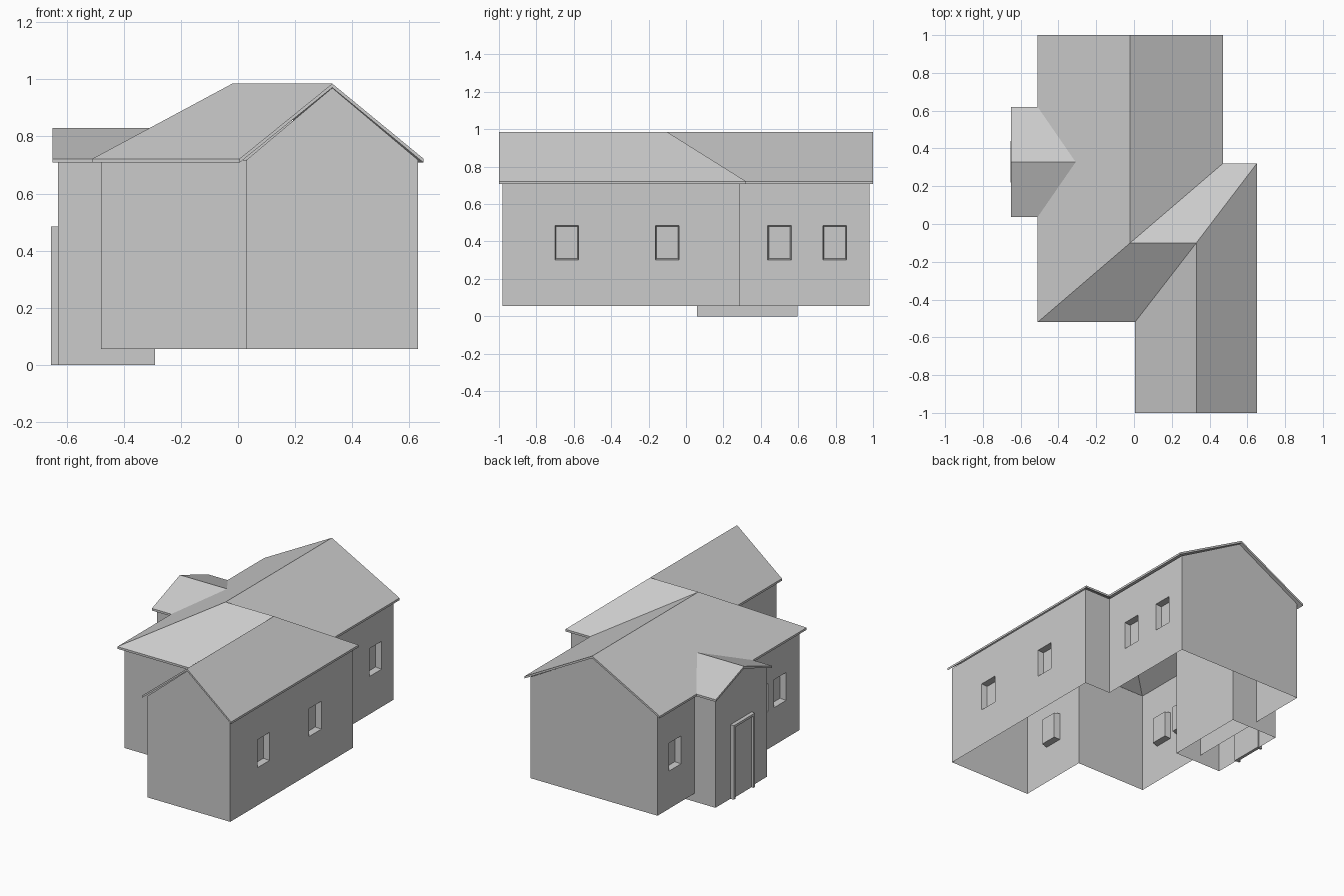
import bpy, bmesh
from mathutils import Vector

if "Cube" in bpy.data.objects:
    bpy.data.objects.remove(bpy.data.objects["Cube"])

BASE, EAVE, RIDGE = 0.055, 0.718, 0.985
W_HALF, W_LOW, W_HIGH, W_DEPTH, W_TAPER = 0.063, 0.302, 0.485, 0.04, 0.006


def finish(bm, name):
    bmesh.ops.remove_doubles(bm, verts=bm.verts, dist=0.0005)
    me = bpy.data.meshes.new(name)
    bm.to_mesh(me)
    bm.free()
    ob = bpy.data.objects.new(name, me)
    bpy.context.collection.objects.link(ob)
    return ob


def face(bm, pts):
    return bm.faces.new([bm.verts.new(p) for p in pts])


def wall(bm, p, q, z0, z1, windows=(), apex=None):
    """Upright wall from p to q, outside on the right, with recessed windows centred at given y."""
    p, q = Vector((*p, 0)), Vector((*q, 0))
    d = (q - p).normalized()
    inward = Vector((-d.y, d.x, 0))

    def at(t, z, depth=0):
        return p + d * t + inward * depth + Vector((0, 0, z))

    length = (q - p).length
    if apex:
        face(bm, [at(0, z0), at(length, z0), at(length, z1), apex, at(0, z1)])
        return
    t = 0
    for c in sorted(abs(y - p.y) for y in windows):
        a, b = c - W_HALF, c + W_HALF
        for l, r, lo, hi in ((t, a, z0, z1), (a, b, z0, W_LOW), (a, b, W_HIGH, z1)):
            face(bm, [at(l, lo), at(r, lo), at(r, hi), at(l, hi)])
        # window reveal and pane
        k = W_TAPER
        outer = [at(a, W_LOW), at(b, W_LOW), at(b, W_HIGH), at(a, W_HIGH)]
        inner = [at(a + k, W_LOW + k, W_DEPTH), at(b - k, W_LOW + k, W_DEPTH),
                 at(b - k, W_HIGH - k, W_DEPTH), at(a + k, W_HIGH - k, W_DEPTH)]
        face(bm, inner)
        for i in range(4):
            j = (i + 1) % 4
            face(bm, [outer[i], outer[j], inner[j], inner[i]])
        t = b
    face(bm, [at(t, z0), at(length, z0), at(length, z1), at(t, z1)])


def roof(name, points, faces, thickness=0.014):
    """Thin roof sheet dropped straight down to give it a fascia."""
    bm = bmesh.new()
    vs = [bm.verts.new(p) for p in points]
    fs = [bm.faces.new([vs[i] for i in f]) for f in faces]
    low = bmesh.ops.extrude_face_region(bm, geom=fs, use_keep_orig=True)
    for v in low["geom"]:
        if isinstance(v, bmesh.types.BMVert):
            v.co.z -= thickness
    bmesh.ops.recalc_face_normals(bm, faces=bm.faces)
    return finish(bm, name)


def box(name, lo, hi):
    bm = bmesh.new()
    bmesh.ops.create_cube(bm, size=1)
    for v in bm.verts:
        v.co = [hi[i] if v.co[i] > 0 else lo[i] for i in range(3)]
    return finish(bm, name)


# House walls, open underneath, following the stepped plan
plan = [(0.03, -0.98), (0.63, -0.98), (0.63, 0.29), (0.44, 0.29),
        (0.44, 0.98), (-0.48, 0.98), (-0.48, -0.49), (0.03, -0.49)]
windows = {1: (-0.637, -0.10), 4 - 1: (0.50, 0.795), 5: (0.80, -0.10, -0.288), 7: (-0.733,)}
gables = {0: (0.33, -0.98, 0.97), 4: (-0.02, 0.98, 0.97)}
bm = bmesh.new()
for i, p in enumerate(plan):
    wall(bm, p, plan[(i + 1) % 8], BASE, EAVE, windows.get(i, ()), gables.get(i))
finish(bm, "house_walls")

# Main roof: two offset gabled wings joined by hips
E = 0.722
roof("main_roof",
     [(-0.02, 1, RIDGE), (-0.02, -0.10, RIDGE), (0.33, -0.10, RIDGE), (0.33, -1, RIDGE),
      (-0.51, 1, E), (-0.51, -0.52, E), (0.005, -0.52, E), (0.005, -1, E),
      (0.65, -1, E), (0.65, 0.32, E), (0.47, 0.32, E), (0.47, 1, E)],
     [(4, 5, 1, 0), (5, 6, 2, 1), (6, 7, 3, 2), (3, 8, 9, 2), (2, 9, 10, 1), (1, 10, 11, 0)])

# Porch walls
porch = [(-0.63, 0.06), (-0.29, 0.06), (-0.29, 0.595), (-0.63, 0.595)]
ends = {1: (-0.29, 0.328, 0.813), 3: (-0.63, 0.328, 0.813)}
bm = bmesh.new()
for i, p in enumerate(porch):
    wall(bm, p, porch[(i + 1) % 4], 0, EAVE - 0.004, (), ends.get(i))
finish(bm, "porch_walls")

# Porch roof running into the main roof slope
roof("porch_roof",
     [(-0.65, 0.328, 0.83), (-0.305, 0.328, 0.83), (-0.65, 0.037, E), (-0.508, 0.037, E),
      (-0.65, 0.62, E), (-0.508, 0.62, E)],
     [(2, 3, 1, 0), (0, 1, 5, 4)])

# Door and its frame
box("door", (-0.64, 0.235, 0), (-0.62, 0.425, 0.47))
for side, y in (("right", 0.22), ("left", 0.425)):
    box("door_frame_" + side, (-0.655, y, 0), (-0.62, y + 0.015, 0.485))
box("door_frame_top", (-0.655, 0.235, 0.47), (-0.62, 0.425, 0.485))
